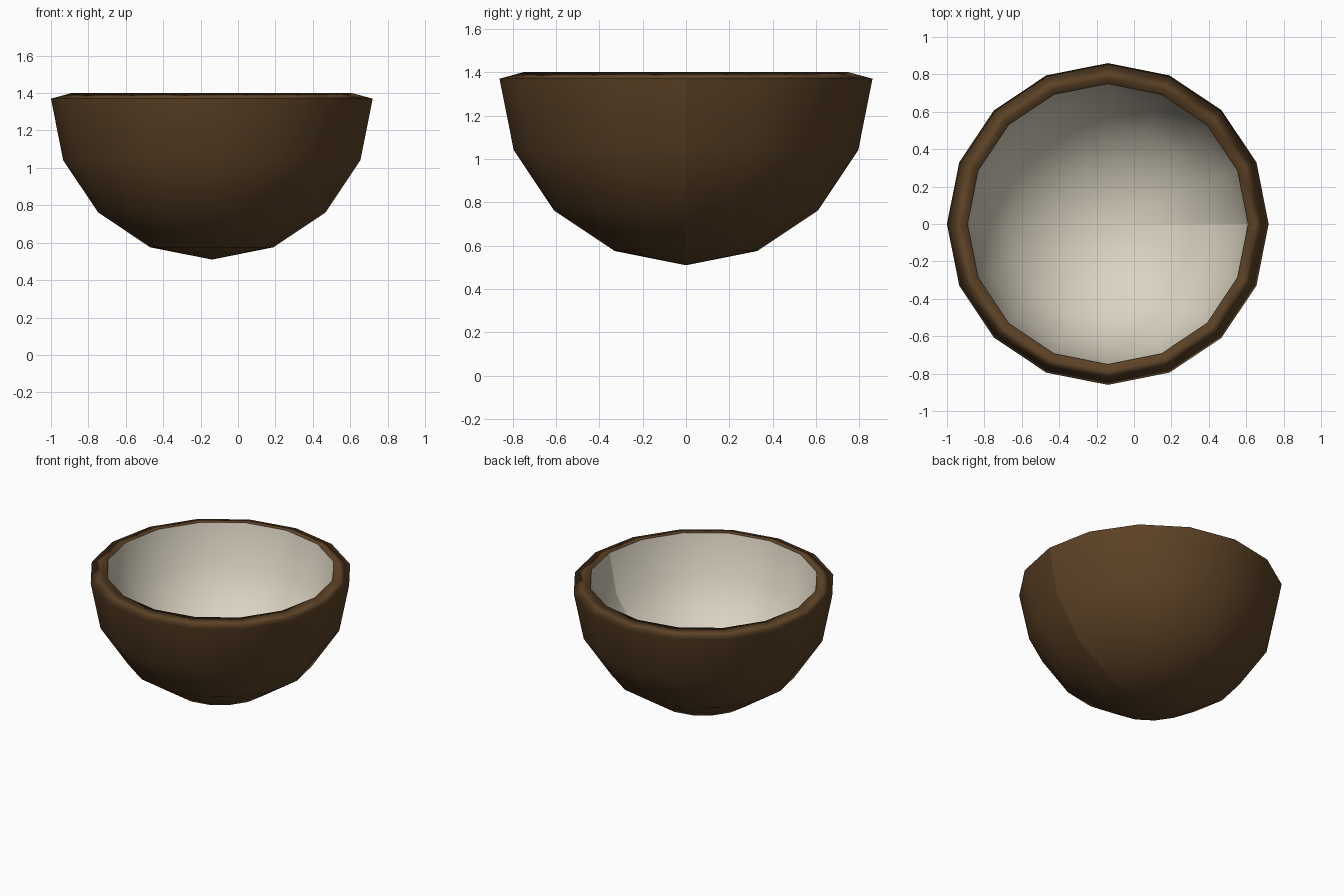
import bpy, bmesh
from math import sin, cos, pi

SIDES = 16
CENTRE_X = -0.14

if "Cube" in bpy.data.objects:
    bpy.data.objects.remove(bpy.data.objects["Cube"], do_unlink=True)


def make_material(name, rgb):
    mat = bpy.data.materials.new(name)
    mat.use_nodes = True
    colour = (*rgb, 1)
    mat.diffuse_color = colour
    bsdf = mat.node_tree.nodes["Principled BSDF"]
    bsdf.inputs["Base Color"].default_value = colour
    bsdf.inputs["Roughness"].default_value = 0.8
    return mat


def lathe(name, profile, mat, closed=False, inward=False):
    """Turn (radius, height) points around the vertical axis."""
    bm = bmesh.new()
    rings = []
    for r, z in profile:
        count = SIDES if r > 0.001 else 1
        rings.append([bm.verts.new((r * cos(2 * pi * i / SIDES),
                                    r * sin(2 * pi * i / SIDES), z))
                      for i in range(count)])
    pairs = list(zip(rings, rings[1:]))
    if closed:
        pairs.append((rings[-1], rings[0]))
    for low, high in pairs:
        for i in range(SIDES):
            j = (i + 1) % SIDES
            corners = [low[i % len(low)], low[j % len(low)],
                       high[j % len(high)], high[i % len(high)]]
            face = bm.faces.new(list(dict.fromkeys(corners)))
            face.smooth = True
    if inward:
        bmesh.ops.reverse_faces(bm, faces=bm.faces)
    # Shading seam down the +x side of the open bowls
    if not closed:
        for e in bm.edges:
            if all(abs(v.co.y) < 0.001 and v.co.x > -0.001 for v in e.verts):
                e.smooth = False
    mesh = bpy.data.meshes.new(name)
    bm.to_mesh(mesh)
    bm.free()
    mesh.materials.append(mat)
    obj = bpy.data.objects.new(name, mesh)
    obj.location.x = CENTRE_X
    bpy.context.collection.objects.link(obj)
    return obj


def half_sphere(radius, top):
    """Profile of a lower half sphere, from its pole up to its rim."""
    return [(radius * sin(i * pi / 8), top - radius * cos(i * pi / 8))
            for i in range(5)]


brown = make_material("husk brown", (0.107, 0.054, 0.019))
cream = make_material("flesh cream", (0.71, 0.66, 0.54))

# Outer husk, pale lining and the sloping rim that joins them
lathe("outer_shell", half_sphere(0.86, 1.37), brown)
lathe("inner_lining", half_sphere(0.75, 1.395), cream, inward=True)
lathe("rim", [(0.86, 1.37), (0.75, 1.40), (0.757, 1.36)], brown, closed=True)
